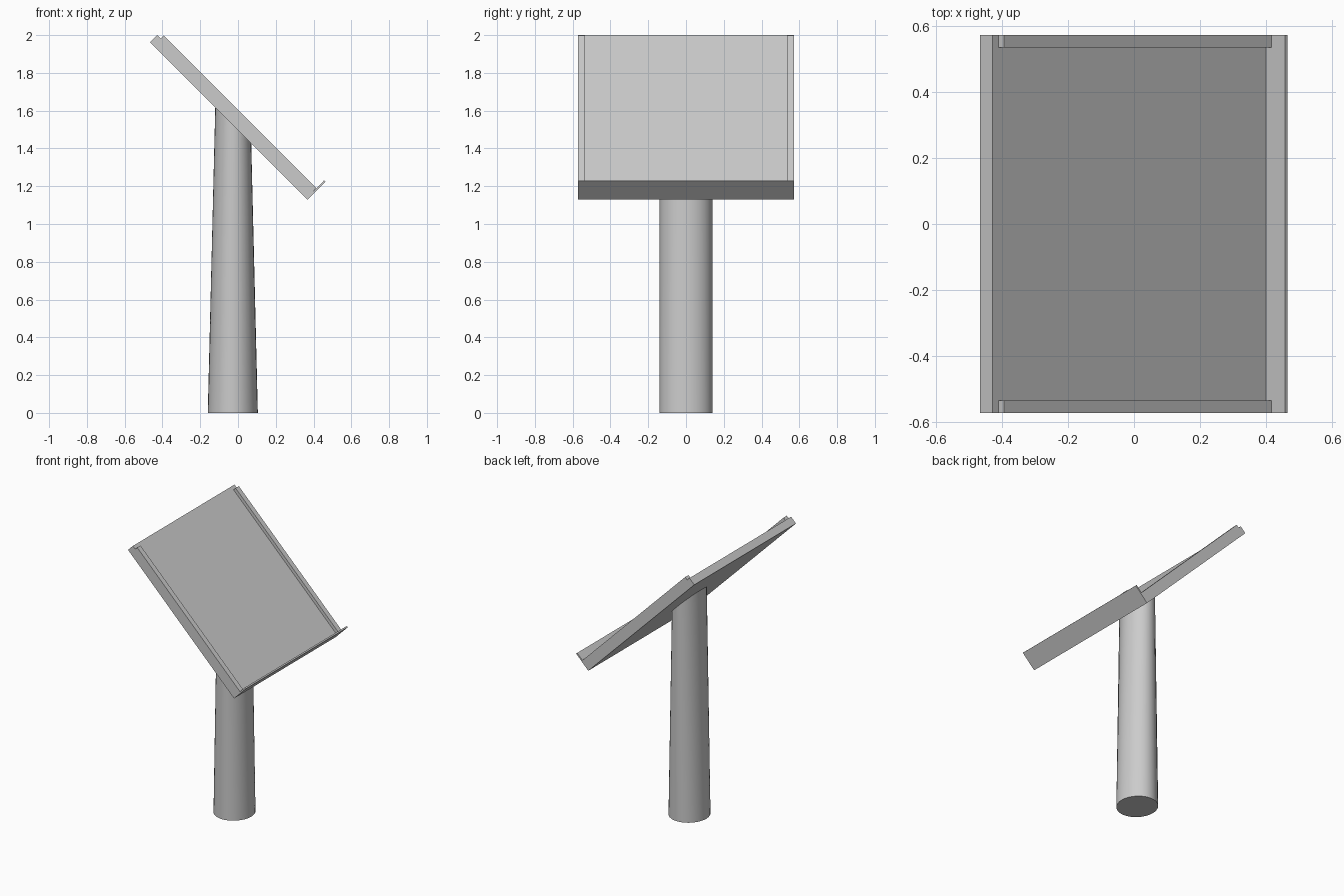
import bpy, bmesh
from math import cos, sin, tau

if "Cube" in bpy.data.objects:
    bpy.data.objects.remove(bpy.data.objects["Cube"])

HALF = 0.571                   # half width of the desk
UNDER, TOP = 1.497, 1.573      # board faces, as z + x
LOW, HIGH = 0.760, 2.427       # board ends, as z - x


def finish(name, bm):
    bmesh.ops.recalc_face_normals(bm, faces=bm.faces)
    mesh = bpy.data.meshes.new(name)
    bm.to_mesh(mesh)
    bm.free()
    ob = bpy.data.objects.new(name, mesh)
    bpy.context.collection.objects.link(ob)
    return ob


def tilted_box(name, along, normal, y):
    """Box in the 45 degree desk frame: along = z - x, normal = z + x."""
    bm = bmesh.new()
    bmesh.ops.create_cube(bm, size=1)
    for v in bm.verts:
        a, n = along[v.co.x > 0], normal[v.co.z > 0]
        v.co = ((n - a) / 2, y[v.co.y > 0], (n + a) / 2)
    return finish(name, bm)


# Sloping board, book ledge across its low edge, raised rails along the sides
tilted_box("desk_board", (LOW + 0.015, HIGH), (UNDER, TOP), (-HALF, HALF))
tilted_box("book_ledge", (LOW, LOW + 0.015), (UNDER, 1.688), (-HALF, HALF))
for name, y in (("left_rail", (-HALF, -0.534)), ("right_rail", (0.534, HALF))):
    tilted_box(name, (LOW + 0.015, 2.391), (TOP, 1.605), y)

# Oval post, narrowing in x only, cut off along the underside of the board
CX, RX, RY, TAPER, SIDES = -0.0275, 0.1325, 0.141, 0.0245, 32
bm = bmesh.new()
bottom, top = [], []
for i in range(SIDES):
    c, s = cos(tau * i / SIDES), sin(tau * i / SIDES)
    x = (CX + (RX - TAPER * UNDER) * c) / (1 - TAPER * c)
    bottom.append(bm.verts.new((CX + RX * c, RY * s, 0)))
    top.append(bm.verts.new((x, RY * s, UNDER - x)))
bm.faces.new(bottom)
bm.faces.new(top)
for i in range(SIDES):
    j = (i + 1) % SIDES
    bm.faces.new((bottom[i], bottom[j], top[j], top[i]))
post = finish("post", bm)
bpy.context.view_layer.objects.active = post
post.select_set(True)
bpy.ops.object.shade_smooth_by_angle()
